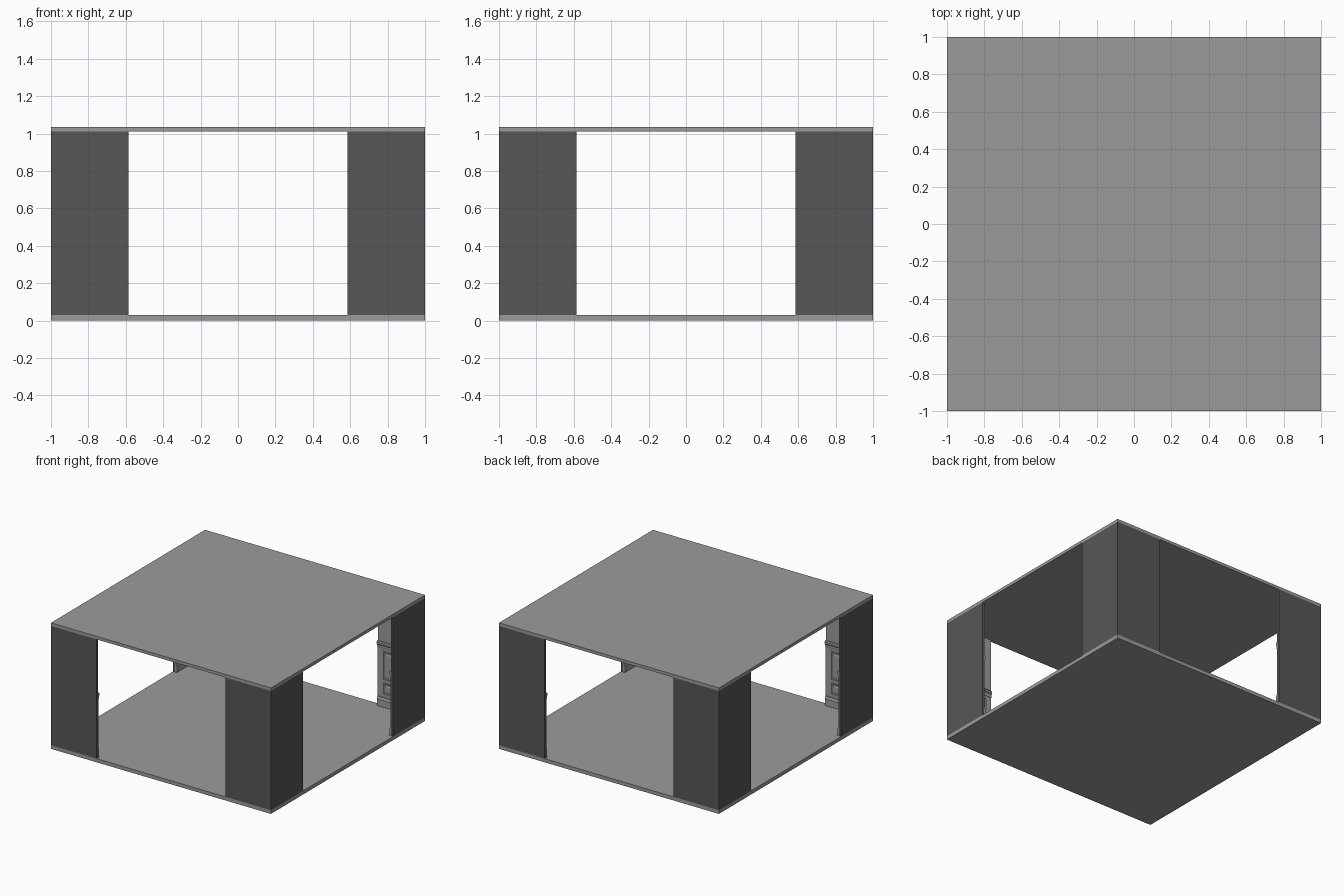
import bpy, bmesh, math
from mathutils import Matrix

cube = bpy.data.objects.get("Cube")
if cube:
    bpy.data.objects.remove(cube, do_unlink=True)


def material(name, value):
    m = bpy.data.materials.new(name)
    m.use_nodes = True
    col = (value, value, value, 1)
    m.diffuse_color = col
    m.node_tree.nodes["Principled BSDF"].inputs["Base Color"].default_value = col
    return m


LIGHT = material("light_grey", 0.33)
DARK = material("dark_grey", 0.095)

FLOOR, CEIL, TOP = 0.03, 1.01, 1.035
WING = 0.415          # length of each wall wing from its corner
T = 0.018             # wall thickness


def finish(bm, name, mat):
    bmesh.ops.recalc_face_normals(bm, faces=bm.faces)
    me = bpy.data.meshes.new(name)
    bm.to_mesh(me)
    bm.free()
    me.materials.append(mat)
    ob = bpy.data.objects.new(name, me)
    bpy.context.collection.objects.link(ob)
    return ob


def sweep(bm, profile, u0, u1):
    """Extrude a (depth, height) profile along a wall; returns its faces."""
    rings = [[bm.verts.new((u, d, z)) for d, z in profile] for u in (u0, u1)]
    n = len(profile)
    faces = [bm.faces.new(r) for r in rings]
    for i in range(n):
        j = (i + 1) % n
        faces.append(bm.faces.new((rings[0][i], rings[0][j], rings[1][j], rings[1][i])))
    return faces


def rect(d0, d1, z0, z1):
    return [(d0, z0), (d1, z0), (d1, z1), (d0, z1)]


def slab(name, z0, z1):
    bm = bmesh.new()
    bmesh.ops.create_cube(bm, size=1)
    bmesh.ops.scale(bm, vec=(2, 2, z1 - z0), verts=bm.verts)
    bmesh.ops.translate(bm, vec=(0, 0, (z0 + z1) / 2), verts=bm.verts)
    return finish(bm, name, LIGHT)


def on_all_wings(name, mat, build):
    """Build a part on both wings of all four corners."""
    bm = bmesh.new()
    for corner in range(4):
        for side in (0, 1):
            old = set(bm.verts)
            build(bm, side)
            new = [v for v in bm.verts if v not in old]
            for v in new:
                u, d, z = v.co
                v.co = (d - 1, u - 1, z) if side else (u - 1, d - 1, z)
            bmesh.ops.rotate(bm, verts=new, cent=(0, 0, 0),
                             matrix=Matrix.Rotation(corner * math.pi / 2, 3, 'Z'))
    return finish(bm, name, mat)


def run(profile, end=WING, start=T):
    return lambda bm, side: sweep(bm, profile, start, end)


# Floor and ceiling
slab("floor", 0, FLOOR)
slab("ceiling", CEIL, TOP)

# Corner walls, with a pale inner lining
on_all_wings("corner_walls", DARK,
             lambda bm, side: sweep(bm, rect(0, T, FLOOR, CEIL), T if side else 0, WING))
on_all_wings("wall_lining", LIGHT, run(rect(T, T + 0.002, FLOOR, CEIL), WING - 0.001))

# Wainscot backing, skirting, chair rail
on_all_wings("wainscot", LIGHT, run(rect(T, 0.023, FLOOR, 0.52), WING - 0.001))
on_all_wings("skirting", LIGHT, run(
    [(T, FLOOR), (0.034, FLOOR), (0.034, 0.085), (0.029, 0.092), (0.027, 0.105), (T, 0.108)]))
on_all_wings("chair_rail", LIGHT, run(
    [(T, 0.505), (0.026, 0.505), (0.029, 0.52), (0.028, 0.53),
     (0.036, 0.538), (0.036, 0.552), (0.03, 0.56), (T, 0.56)]))


# Raised panels with a moulded border
def panel(z0, z1):
    def build(bm, side):
        faces = sweep(bm, rect(T, 0.03, z0, z1), 0.075, WING - 0.05)
        bm.normal_update()
        bmesh.ops.recalc_face_normals(bm, faces=faces)
        front = [max(faces, key=lambda f: f.calc_center_median().y)]
        for width, depth in ((0.01, 0), (0.006, -0.005), (0.012, 0), (0.008, 0.003)):
            bmesh.ops.inset_region(bm, faces=front, thickness=width, depth=depth)
    return build


on_all_wings("upper_panels", LIGHT, panel(0.25, 0.485))
on_all_wings("lower_panels", LIGHT, panel(0.13, 0.225))
